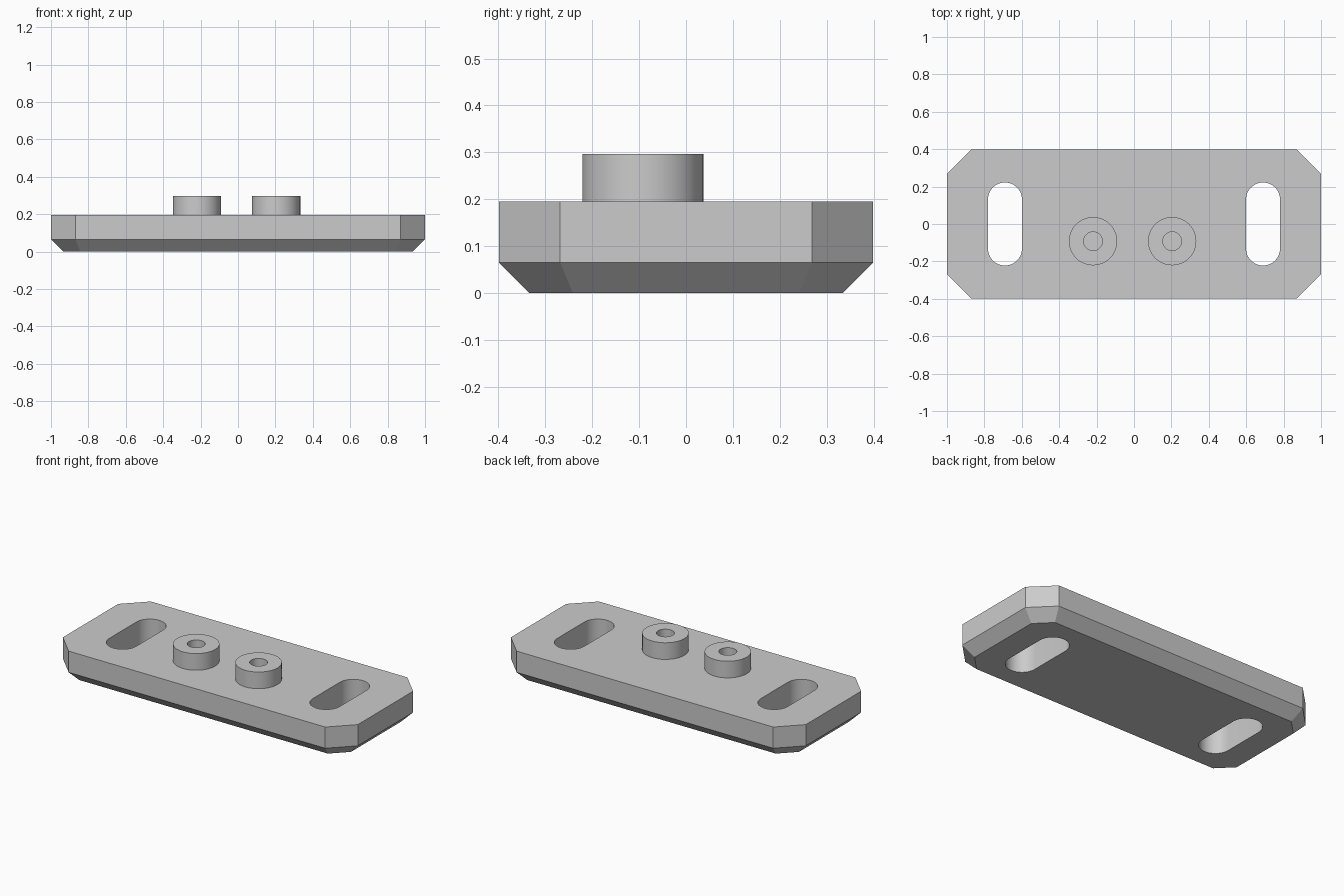
import bpy, bmesh, math

if "Cube" in bpy.data.objects:
    bpy.data.objects.remove(bpy.data.objects["Cube"], do_unlink=True)

grey = bpy.data.materials.new("light_grey")
grey.use_nodes = True
colour = (0.6, 0.6, 0.6, 1)
grey.diffuse_color = colour
grey.node_tree.nodes["Principled BSDF"].inputs["Base Color"].default_value = colour

HALF_X, HALF_Y = 1.0, 0.398
CORNER, BEVEL = 0.13, 0.065
TOP, BOSS_TOP, HOLE_FLOOR = 0.195, 0.297, 0.1
BOSS_Y = -0.092


def loft(name, rings):
    """Solid through (outline, z) rings, capped at both ends."""
    bm = bmesh.new()
    loops = [[bm.verts.new((x, y, z)) for x, y in pts] for pts, z in rings]
    bm.faces.new(loops[0])
    bm.faces.new(loops[-1])
    for low, high in zip(loops, loops[1:]):
        for i in range(len(low)):
            j = (i + 1) % len(low)
            bm.faces.new((low[i], low[j], high[j], high[i]))
    bmesh.ops.recalc_face_normals(bm, faces=bm.faces)
    mesh = bpy.data.meshes.new(name)
    bm.to_mesh(mesh)
    bm.free()
    mesh.materials.append(grey)
    obj = bpy.data.objects.new(name, mesh)
    bpy.context.collection.objects.link(obj)
    return obj


def octagon(inset):
    """Rectangle with cut corners, offset evenly inward."""
    hx, hy = HALF_X - inset, HALF_Y - inset
    c = CORNER - inset * (2 - math.sqrt(2))
    return [(hx - c, -hy), (hx, c - hy), (hx, hy - c), (hx - c, hy),
            (c - hx, hy), (-hx, hy - c), (-hx, c - hy), (c - hx, -hy)]


def slot(cx, cy, r, straight=0.0, steps=24):
    """Circle, stretched along y when straight is above zero."""
    pts = []
    for side in (1, -1):
        for i in range(steps + (1 if straight else 0)):
            a = math.pi * i / steps
            pts.append((cx + side * r * math.cos(a),
                        cy + side * (straight + r * math.sin(a))))
    return pts


def cut(obj, cutter):
    mod = obj.modifiers.new("cut", "BOOLEAN")
    mod.operation, mod.solver, mod.object = "DIFFERENCE", "EXACT", cutter
    bpy.ops.object.select_all(action="DESELECT")
    obj.select_set(True)
    bpy.context.view_layer.objects.active = obj
    bpy.ops.object.modifier_apply(modifier=mod.name)


# Chamfered plate with two long slots
plate = loft("base_plate", [(octagon(BEVEL), 0), (octagon(0), BEVEL), (octagon(0), TOP)])
for x in (-0.69, 0.69):
    outline = slot(x, 0, 0.091, 0.131)
    cutter = loft("slot_cutter", [(outline, -0.1), (outline, 0.4)])
    cut(plate, cutter)
    bpy.data.objects.remove(cutter, do_unlink=True)

# Round bosses, each with a blind hole running down into the plate
parts = [plate]
for side, x in (("right", -0.219), ("left", 0.204)):
    rim = slot(x, BOSS_Y, 0.129)
    bore = slot(x, BOSS_Y, 0.05)
    boss = loft(side + "_boss", [(rim, TOP), (rim, BOSS_TOP)])
    cutter = loft("hole_cutter", [(bore, HOLE_FLOOR), (bore, 0.4)])
    cut(boss, cutter)
    cut(plate, cutter)
    bpy.data.objects.remove(cutter, do_unlink=True)
    parts.append(boss)

# Smooth round walls, sharp edges elsewhere
bpy.ops.object.select_all(action="DESELECT")
for obj in parts:
    obj.select_set(True)
bpy.context.view_layer.objects.active = plate
bpy.ops.object.shade_smooth_by_angle(angle=math.radians(25))
